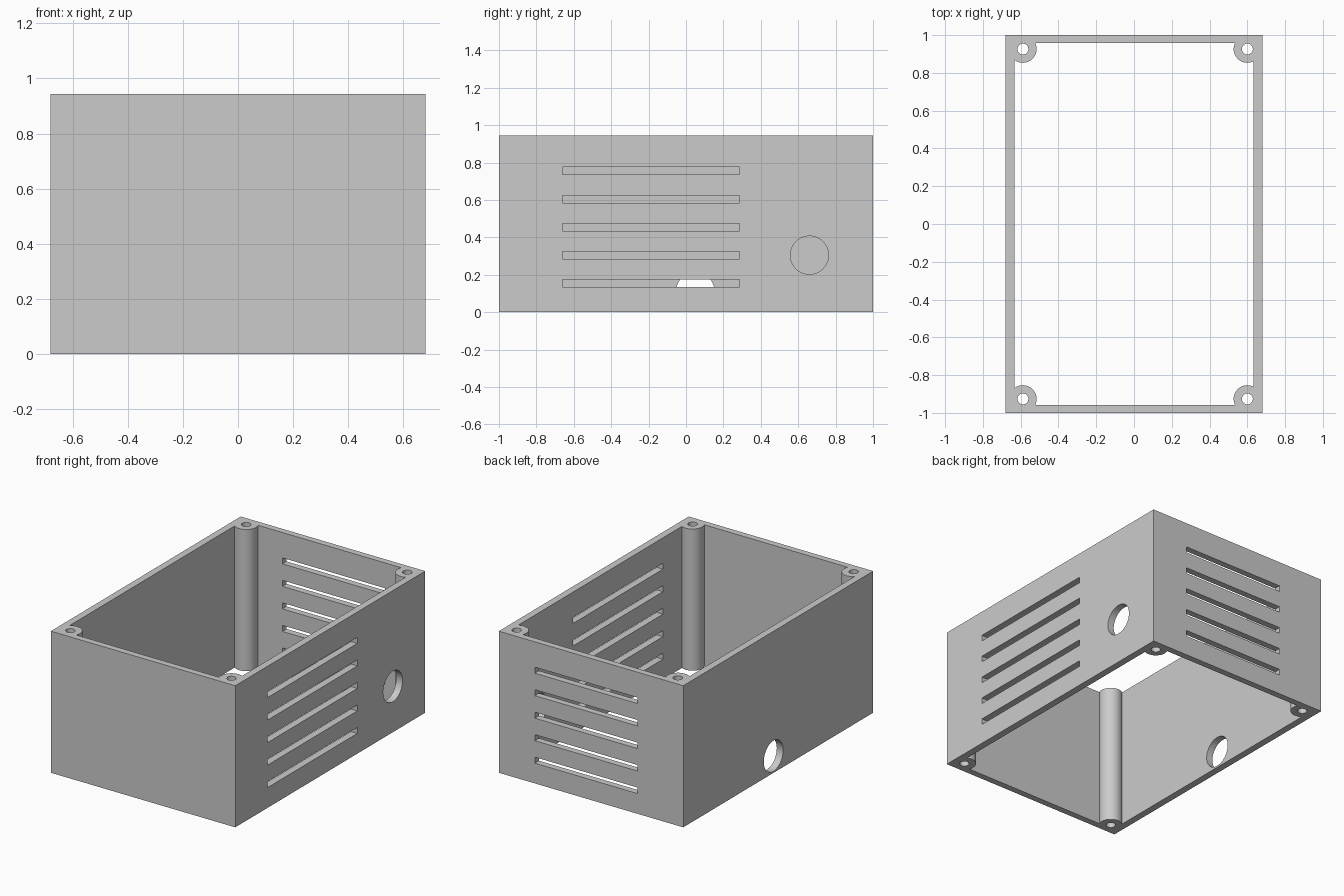
import bpy
import math
from mathutils import Vector

cube = bpy.data.objects.get("Cube")
if cube:
    bpy.data.objects.remove(cube, do_unlink=True)

HALF_X, HALF_Y, HEIGHT = 0.68, 1.0, 0.944
WALL_X, WALL_Y = 0.047, 0.043
MID = HEIGHT / 2

grey = bpy.data.materials.new("light_grey_plastic")
colour = (0.6, 0.6, 0.6, 1)
grey.use_nodes = True
grey.diffuse_color = colour
grey.node_tree.nodes["Principled BSDF"].inputs["Base Color"].default_value = colour


def box(name, centre, size):
    bpy.ops.mesh.primitive_cube_add(size=1, location=centre)
    ob = bpy.context.object
    ob.name = name
    ob.scale = size
    bpy.ops.object.transform_apply(location=True, rotation=True, scale=True)
    ob.data.materials.append(grey)
    return ob


def cylinder(name, centre, radius, length, rotation=(0, 0, 0)):
    bpy.ops.mesh.primitive_cylinder_add(vertices=48, radius=radius, depth=length,
                                        location=centre, rotation=rotation)
    ob = bpy.context.object
    ob.name = name
    bpy.ops.object.transform_apply(location=True, rotation=True, scale=True)
    ob.data.materials.append(grey)
    return ob


def combine(target, tool, operation):
    """Apply a boolean and discard the tool object."""
    mod = target.modifiers.new(operation.lower(), 'BOOLEAN')
    mod.operation = operation
    mod.solver = 'EXACT'
    mod.object = tool
    bpy.context.view_layer.objects.active = target
    bpy.ops.object.modifier_apply(modifier=mod.name)
    bpy.data.objects.remove(tool, do_unlink=True)


# Four walls, open at top and bottom
case = box("enclosure", (0, 0, MID), (2 * HALF_X, 2 * HALF_Y, HEIGHT))
combine(case, box("cavity", (0, 0, MID),
                  (2 * (HALF_X - WALL_X), 2 * (HALF_Y - WALL_Y), 2)), 'DIFFERENCE')

# Corner screw posts with through holes
posts = [(x, y) for x in (-0.588, 0.6) for y in (-0.926, 0.926)]
for x, y in posts:
    combine(case, cylinder("post", (x, y, MID), 0.0725, HEIGHT), 'UNION')
for x, y in posts:
    combine(case, cylinder("screw_hole", (x, y, MID), 0.029, 2), 'DIFFERENCE')

# Vent slots in the right-hand (+x) wall and the back wall
for i in range(5):
    z = 0.155 + 0.15 * i
    combine(case, box("side_slot", (HALF_X, -0.188, z), (0.2, 0.946, 0.04)), 'DIFFERENCE')
    combine(case, box("back_slot", (0.036, HALF_Y, z), (0.757, 0.2, 0.04)), 'DIFFERENCE')

# Round cable openings, one in each long wall
across = (0, math.pi / 2, 0)
combine(case, cylinder("cable_hole", (HALF_X, 0.66, 0.305), 0.102, 0.2, across), 'DIFFERENCE')
combine(case, cylinder("cable_hole", (-HALF_X, 0.05, 0.113), 0.102, 0.2, across), 'DIFFERENCE')

# Smooth posts and holes, crisp box edges
bpy.ops.object.select_all(action='DESELECT')
case.select_set(True)
bpy.context.view_layer.objects.active = case
bpy.ops.object.shade_smooth_by_angle(angle=math.radians(30))
